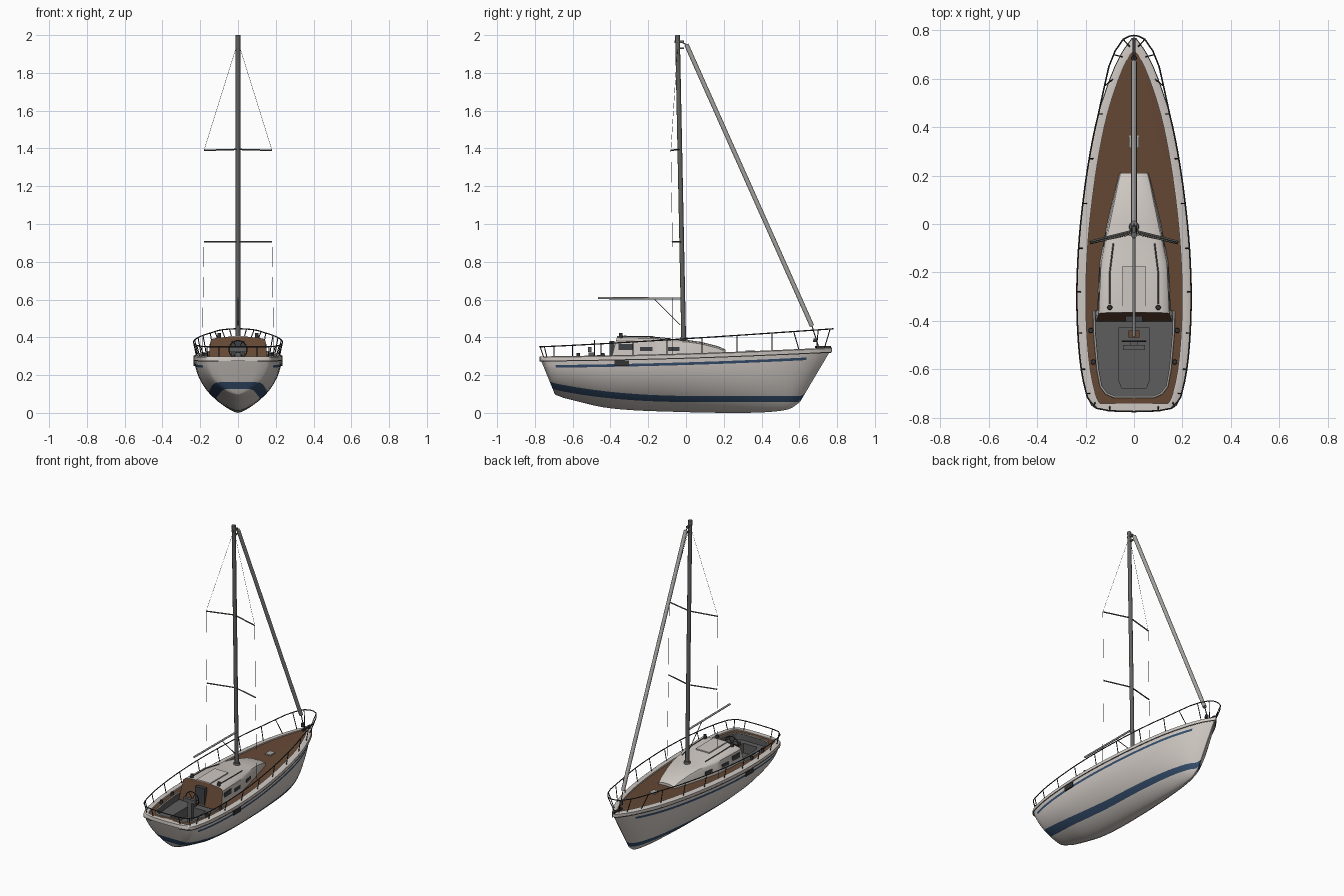
import bpy, bmesh, math
from mathutils import Matrix, Vector

if "Cube" in bpy.data.objects:
    bpy.data.objects.remove(bpy.data.objects["Cube"])

def mat(name, *c):
    m = bpy.data.materials.new(name)
    m.diffuse_color = (*c, 1)
    m.use_nodes = True
    m.node_tree.nodes["Principled BSDF"].inputs["Base Color"].default_value = m.diffuse_color
    return m

WHITE = mat("hull_white", .62, .575, .54)
BLUE = mat("stripe_blue", .035, .075, .15)
TEAK = mat("teak_brown", .13, .065, .035)
GREY = mat("cockpit_grey", .11, .11, .11)
SPAR = mat("spar_grey", .12, .12, .115)
SAIL = mat("sail_grey", .38, .365, .35)
BLACK = mat("rail_black", .035, .035, .035)
GLASS = mat("window_dark", .05, .055, .06)

# ---- helpers
def at(tab, y):
    """Smooth interpolation of a table whose first column is y."""
    n = len(tab)
    i = max([k for k in range(n - 1) if tab[k][0] <= y] or [0])
    p, q, o, r = tab[i], tab[i + 1], tab[max(i - 1, 0)], tab[min(i + 2, n - 1)]
    h = q[0] - p[0]
    t = min(max((y - p[0]) / h, 0), 1)
    out = []
    for c in range(1, len(p)):
        m0 = (q[c] - o[c]) / (q[0] - o[0]) * h
        m1 = (r[c] - p[c]) / (r[0] - p[0]) * h
        out.append((2*t**3 - 3*t*t + 1) * p[c] + (t**3 - 2*t*t + t) * m0
                   + (3*t*t - 2*t**3) * q[c] + (t**3 - t*t) * m1)
    return out

def activate(ob):
    bpy.ops.object.select_all(action='DESELECT')
    ob.select_set(True)
    bpy.context.view_layer.objects.active = ob

def finish(name, bm, mats, angle=35):
    bmesh.ops.recalc_face_normals(bm, faces=bm.faces)
    me = bpy.data.meshes.new(name)
    bm.to_mesh(me)
    bm.free()
    for m in mats:
        me.materials.append(m)
    ob = bpy.data.objects.new(name, me)
    bpy.context.collection.objects.link(ob)
    if angle:
        activate(ob)
        bpy.ops.object.shade_smooth_by_angle(angle=math.radians(angle))
    return ob

def shell(name, halves, mats, row_mat, end_mat=None):
    """Loft right-hand half sections (centre to centre), mirrored, capped in strips."""
    bm = bmesh.new()
    n = len(halves[0])
    R = [[bm.verts.new(p) for p in s] for s in halves]
    L = [[R[k][j] if j in (0, n - 1) else bm.verts.new((-p[0], p[1], p[2]))
          for j, p in enumerate(s)] for k, s in enumerate(halves)]
    def face(vs, m):
        vs = list(dict.fromkeys(vs))
        bm.faces.new(vs).material_index = m
    for j in range(n - 1):
        for k in range(len(halves) - 1):
            for S in (R, L):
                face([S[k][j], S[k][j+1], S[k+1][j+1], S[k+1][j]], row_mat(j, halves[k][j][1]))
        for k in (0, -1):
            m = row_mat(j, halves[k][j][1])
            face([R[k][j], R[k][j+1], L[k][j+1], L[k][j]], end_mat if end_mat is not None and k == 0 else m)
    return finish(name, bm, mats)

def tube(name, paths, r, m, mirror=False, cyclic=False, res=2):
    if mirror:
        paths = paths + [[(-x, y, z) for x, y, z in p] for p in paths]
    cu = bpy.data.curves.new(name, 'CURVE')
    cu.dimensions, cu.bevel_depth, cu.bevel_resolution, cu.use_fill_caps = '3D', r, res, True
    for p in paths:
        s = cu.splines.new('POLY')
        s.points.add(len(p) - 1)
        s.use_cyclic_u = cyclic
        for a, b in zip(s.points, p):
            a.co = (*b, 1)
    cu.materials.append(m)
    ob = bpy.data.objects.new(name, cu)
    bpy.context.collection.objects.link(ob)
    activate(ob)
    bpy.ops.object.convert(target='MESH')
    bpy.ops.object.shade_smooth_by_angle(angle=math.radians(50))

def boxes(name, items, m, mirror=False):
    """items: (centre, size, turn about z)."""
    bm = bmesh.new()
    for c, s, a in items:
        for sgn in ((1, -1) if mirror else (1,)):
            M = Matrix.Translation((c[0]*sgn, c[1], c[2])) @ Matrix.Rotation(a*sgn, 4, 'Z') @ Matrix.Diagonal((*s, 1))
            bmesh.ops.create_cube(bm, size=1, matrix=M)
    return finish(name, bm, [m], 0)

def cylinders(name, items, m):
    bm = bmesh.new()
    for x, y, z, r, h in items:
        bmesh.ops.create_cone(bm, cap_ends=True, segments=14, radius1=r, radius2=r*.85, depth=h,
                              matrix=Matrix.Translation((x, y, z + h/2)))
    return finish(name, bm, [m])

# ---- hull: y, half beam, keel y, keel z
HULL = [(-.772, .10, -.695, .10), (-.76, .155, -.69, .095), (-.735, .178, -.675, .09), (-.70, .192, -.65, .08),
        (-.6, .213, -.57, .06), (-.45, .227, -.44, .03), (-.28, .231, -.28, .014), (-.1, .224, -.1, .007),
        (.08, .207, .08, .002), (.27, .18, .27, 0), (.45, .143, .43, .004), (.6, .095, .54, .018),
        (.7, .05, .58, .04), (.768, .003, .605, .06)]
beam = lambda y: at(HULL, y)[0]
def sheer(y):
    t = (y + .772) / 1.54
    return .288 + .047*t - .008*math.sin(math.pi*t)
ys = [-.772, -.76, -.748, -.735, -.718] + [-.70 + i*.05 for i in range(29)] + [.725, .75, .768]
halves = []
for y in ys:
    b, yk, zk = at(HULL, y)
    zs = sheer(y)
    zb = max(.058 + .057*(max(0, -y)/.7)**2, zk + .012)
    zt = zb + .032 + .006*max(0, -y)
    zs1, zs2 = zs - .05, zs - .036
    rows = [zk + (zb - zk)*(k/4)**2 for k in range(5)] + [zt]
    rows += [zt + (zs1 - zt)*k/5 for k in range(1, 6)] + [zs2, zs]
    sec = []
    for z in rows:
        h = (z - zk)/(zs - zk)
        sec.append((b*max(0, 1 - (1 - h)**2)**.67, yk + (y - yk)*h, z))
    sec.append((0, y, zs + .008))
    halves.append(sec)
def hull_mat(j, y):
    return 2 if j == 12 else 1 if j == 4 or (j == 10 and -.7 < y < .62) else 0
hull = shell("hull", halves, [WHITE, BLUE, TEAK, GREY], hull_mat)

# ---- cockpit wells cut into the deck
SEAT = [(.165, -.36), (.163, -.45), (.15, -.6), (.137, -.67), (.115, -.70), (.08, -.715)]
WELL = [(.065, -.43), (.065, -.64), (.05, -.68)]
for name, outline, z0 in (("cockpit_cutter", SEAT, .25), ("footwell_cutter", WELL, .185)):
    bm = bmesh.new()
    ring = outline + [(-x, y) for x, y in reversed(outline)]
    f = bm.faces.new([bm.verts.new((x, y, z0)) for x, y in ring])
    up = bmesh.ops.extrude_face_region(bm, geom=[f])
    bmesh.ops.translate(bm, vec=(0, 0, .3), verts=[v for v in up['geom'] if isinstance(v, bmesh.types.BMVert)])
    cut = finish(name, bm, [GREY], 0)
    cut.hide_render = True
    mod = hull.modifiers.new(name, 'BOOLEAN')
    mod.operation, mod.object, mod.solver, mod.material_mode = 'DIFFERENCE', cut, 'EXACT', 'TRANSFER'
    activate(hull)
    bpy.ops.object.modifier_apply(modifier=mod.name)
    bpy.data.objects.remove(cut)
activate(hull)
bpy.ops.object.shade_smooth_by_angle(angle=math.radians(35))
tube("cockpit_coaming", [[(x, y, sheer(y) + .004) for x, y in SEAT + [(-x, y) for x, y in reversed(SEAT)]]], .005, SAIL)

# ---- gunwale: raised rim swept round the deck edge
bm = bmesh.new()
prev = None
for x, y in [(0, -.775)] + [(beam(y), y) for y in ys] + [(0, .774)]:
    z, xi, yi = sheer(y), max(x - .032, 0), min(max(y, -.742), .715)
    xo = x + .004 if x else 0
    ring = [bm.verts.new(p) for p in ((xo, y, z - .012), (xo, y, z + .006), (max(x - .006, 0), y, z + .011),
                                      (xi, yi, z + .011), (xi, yi, z - .004))]
    if prev:
        for j in range(4):
            bm.faces.new((prev[j], prev[j+1], ring[j+1], ring[j]))
    prev = ring
rim = finish("gunwale", bm, [WHITE])
rim.modifiers.new("mirror", 'MIRROR')
tube("rub_rail", [[(beam(y) + .003, y, sheer(y) - .014) for y in ys]], .003, SPAR, True, res=1)

# ---- cabin: y, half width, roof height
CABIN = [(-.365, .157, .398), (-.17, .147, .396), (-.13, .14, .386), (0, .115, .382), (.08, .096, .371),
         (.17, .075, .348), (.21, .064, .33)]
halves = []
for i, (y, w, z) in enumerate(CABIN):
    lean = .035 if i == 0 else 0
    prof = [(0, .26), (w, .26), (w*.93, z - .016), (w*.87, z - .006), (w*.7, z), (w*.35, z + .004), (0, z + .005)]
    halves.append([(x, y - lean*(z + .005 - h)/.13, h) for x, h in prof])
shell("cabin", halves, [WHITE, TEAK], lambda j, y: 0, 1)
def cabin_side(y, z):
    w, zt = at(CABIN, y)
    return w*(1 - .07*(z - .26)/(zt - .276))
boxes("cabin_windows", [((cabin_side(y, z), y, z), (.006, l, h),
                         math.atan((cabin_side(y - .03, z) - cabin_side(y + .03, z))/.06))
                        for y, z, l, h in ((-.32, .35, .075, .032), (-.21, .338, .065, .02), (-.065, .338, .06, .02))],
      GLASS, True)
boxes("sliding_hatch", [((0, -.27, .404), (.10, .19, .008), 0)], WHITE)
boxes("companionway_door", [((0, -.392, .325), (.07, .025, .11), 0)], GLASS)
boxes("foredeck_hatch", [((0, .34, sheer(.34) + .01), (.04, .05, .008), 0)], SAIL)
boxes("hull_vents", [((beam(-.34), -.34, .262), (.008, .075, .03), 0)], BLACK, True)
tube("cabin_handrails", [[(.10, -.33, .406), (.10, -.2, .404), (.085, -.08, .392)]], .003, SPAR, True, res=1)

# ---- steering gear and winches
boxes("steering_pedestal", [((0, -.50, .25), (.03, .03, .14), 0), ((0, -.51, .335), (.09, .02, .025), 0)], GREY)
tube("steering_wheel", [[(.048*math.cos(a), -.485, .335 + .048*math.sin(a)) for a in
                         [k*math.pi/12 for k in range(24)]]], .003, BLACK, cyclic=True)
tube("wheel_spokes", [[(-.048*math.cos(a), -.485, .335 - .048*math.sin(a)), (.048*math.cos(a), -.485, .335 + .048*math.sin(a))]
                      for a in (0, math.pi/3, 2*math.pi/3)], .002, BLACK)
boxes("cockpit_table", [((0, -.455, .30), (.045, .03, .012), 0)], TEAK)
cylinders("winches", [(s*x, y, z, .011, .028) for s in (1, -1) for x, y, z in
                      ((.178, -.44, .29), (.168, -.57, .288), (.10, -.345, .395))], BLACK)

# ---- mast, boom and furled sail
tube("mast", [[(0, -.012, .37), (0, -.045, 1.9995)]], .0125, SPAR, res=4)
cylinders("mast_collar", [(0, -.012, .382, .022, .018)], SPAR)
boxes("masthead_fittings", [((0, -.035, 1.965), (.012, .05, .012), 0), ((0, -.03, 1.93), (.01, .04, .008), 0)], SPAR)
tube("boom", [[(0, -.02, .605), (0, -.465, .608)]], .006, SAIL)
tube("boom_vang", [[(0, -.165, .60), (0, -.03, .465)]], .0025, SPAR)
tube("furled_sail", [[(0, .002, 1.95), (0, .667, .46)]], .012, SAIL, res=4)
tube("forestay", [[(0, -.03, 1.965), (0, .002, 1.95)], [(0, .667, .46), (0, .705, .34)]], .003, SPAR)
cylinders("furling_drum", [(0, .685, .375, .012, .02)], BLACK)
tube("spreaders", [[(0, -.026, .905), (.18, -.072, .905)], [(0, -.035, 1.395), (.18, -.08, 1.39)]], .004, SPAR, True)
tube("shrouds", [[(.19, -.07, sheer(-.07)), (.18, -.072, .905), (.18, -.08, 1.39), (.005, -.044, 1.95)]],
     .0009, SPAR, True, res=0)

# ---- guard rail, stanchions and bow pulpit
def rail_z(y):
    return .35 + .095*max(0, (y + .775)/1.55)**1.15
side = [(.0, -.775), (.10, -.772), (.152, -.762), (.18, -.735)] + [(beam(y) + .005, y) for y in ys if -.72 < y < .5]
side += [(.122, .57), (.104, .65), (.078, .715), (.045, .763), (.02, .776), (0, .779)]
tube("guard_rail", [[(x, y, rail_z(y)) for x, y in side]], .0032, BLACK, True)
posts = [[(beam(y) - .012, y, sheer(y)), (beam(y) + .005, y, rail_z(y))]
         for y in (-.70, -.6, -.45, -.28, -.1, .085, .27, .455)]
posts += [[(.10, -.752, .29), (.10, -.772, rail_z(-.77))], [(.16, -.735, .29), (.165, -.75, rail_z(-.75))],
          [(.085, .60, sheer(.6)), (.122, .57, rail_z(.57))], [(.045, .69, sheer(.69)), (.085, .70, rail_z(.7))],
          [(.015, .73, sheer(.73)), (.045, .763, rail_z(.763))]]
tube("stanchions", posts, .0026, BLACK, True)
boxes("bow_roller", [((0, .725, .349), (.014, .085, .012), 0)], BLACK)
